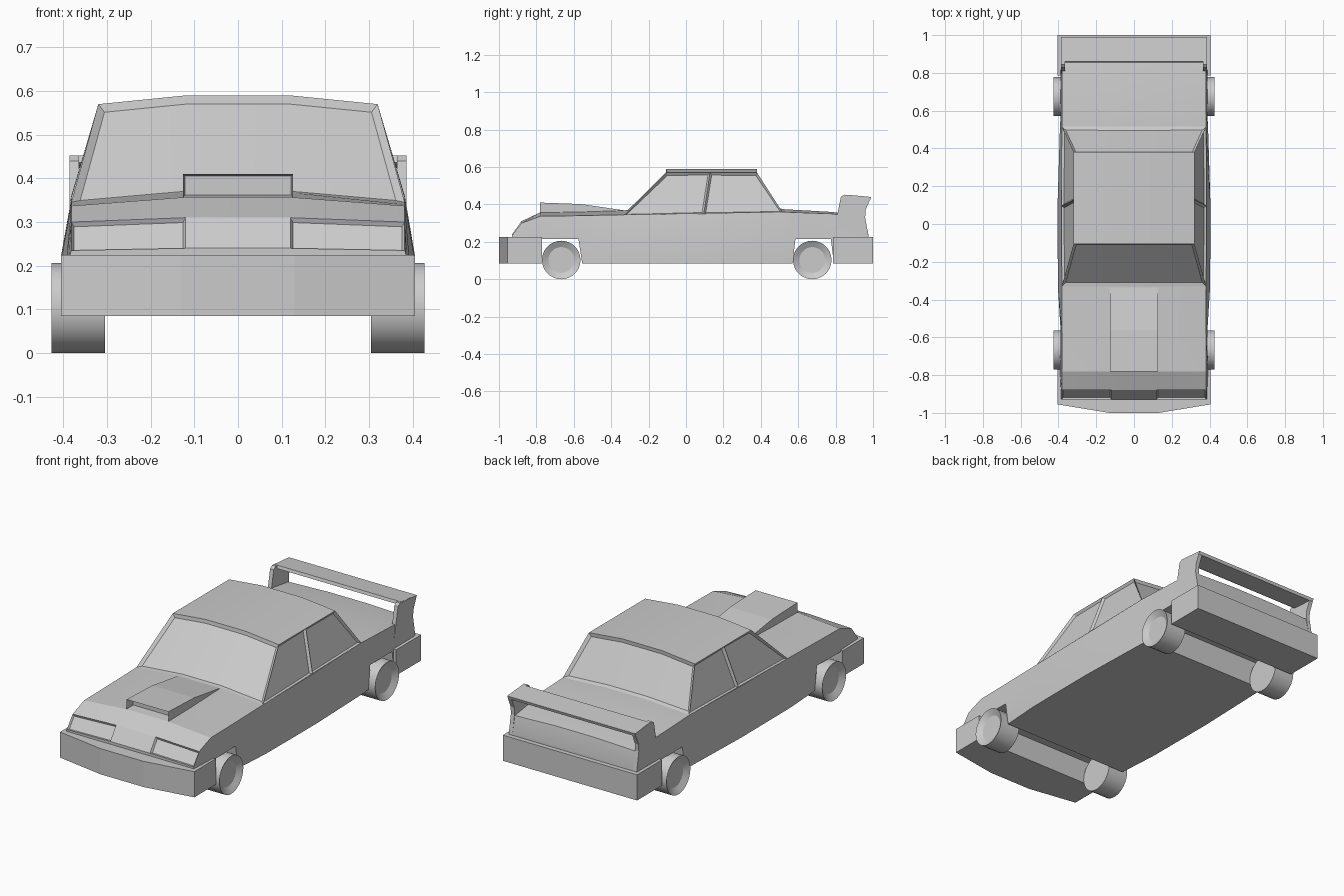
import bpy, bmesh, math
from mathutils import Matrix

if "Cube" in bpy.data.objects:
    bpy.data.objects.remove(bpy.data.objects["Cube"])


def finish(name, bm, smooth=None):
    bmesh.ops.recalc_face_normals(bm, faces=bm.faces[:])
    me = bpy.data.meshes.new(name)
    bm.to_mesh(me)
    bm.free()
    ob = bpy.data.objects.new(name, me)
    bpy.context.collection.objects.link(ob)
    if smooth:
        bpy.ops.object.select_all(action='DESELECT')
        ob.select_set(True)
        bpy.context.view_layer.objects.active = ob
        bpy.ops.object.shade_smooth_by_angle(angle=math.radians(smooth))
    return ob


def clean(bm):
    bmesh.ops.remove_doubles(bm, verts=bm.verts[:], dist=1e-4)
    bmesh.ops.recalc_face_normals(bm, faces=bm.faces[:])


def prism(name, pts, lo, hi, axis):
    """Extrude a flat outline along 'x' (points are y,z) or 'z' (points are x,y)."""
    bm = bmesh.new()
    put = (lambda p, t: (t, *p)) if axis == 'x' else (lambda p, t: (*p, t))
    a = [bm.verts.new(put(p, lo)) for p in pts]
    b = [bm.verts.new(put(p, hi)) for p in pts]
    bm.faces.new(a)
    bm.faces.new(b)
    n = len(pts)
    for i in range(n):
        j = (i + 1) % n
        bm.faces.new((a[i], a[j], b[j], b[i]))
    return finish(name, bm)


# Lower body: lofted sections (y, bottom y, bottom z, widest x, edge z, crown z)
sections = [
    (-.93, -.93, .085, .385, .235, .24), (-.88, -.88, .085, .387, .30, .31),
    (-.78, -.77, .085, .392, .337, .357), (-.78, -.785, .215, .392, .337, .357),
    (-.575, -.575, .215, .388, .34, .36), (-.575, -.555, .085, .388, .34, .36),
    (-.33, -.33, .085, .403, .345, .368), (.095, .095, .085, .405, .353, .372),
    (.515, .515, .085, .392, .36, .375),
    (.585, .57, .085, .388, .357, .371), (.585, .585, .215, .388, .357, .371),
    (.78, .775, .215, .388, .35, .36), (.78, .79, .085, .388, .35, .36),
    (.955, .955, .085, .387, .325, .335), (.975, .975, .085, .385, .235, .24)]
bm = bmesh.new()
rings = []
for y, yb, zb, xm, ze, zc in sections:
    half = [(xm, yb, zb), (xm, y, .225), (.382, y, ze), (.12, y, zc)]
    full = half + [(-x, yy, z) for x, yy, z in reversed(half)]
    rings.append([bm.verts.new(p) for p in full])
for a, b in zip(rings, rings[1:]):
    for i in range(8):
        j = (i + 1) % 8
        bm.faces.new((a[i], a[j], b[j], b[i]))
bm.faces.new(rings[0])
bm.faces.new(rings[-1])
clean(bm)
# Headlights set into the sloping nose
lamps = [f for f in bm.faces if f.calc_center_median().y < -.89
         and f.normal.z > .2 and abs(f.calc_center_median().x) > .1]
bmesh.ops.inset_individual(bm, faces=lamps, thickness=.009, depth=-.01)
finish("lower_body", bm, 20)

# Cabin with recessed glass
bm = bmesh.new()
V = lambda *p: bm.verts.new(p)


def row(x, y, z, zc):
    return [V(-x, y, z), V(-.12, y, zc), V(.12, y, zc), V(x, y, z)]


fb, ft = row(.382, -.33, .345, .368), row(.32, -.105, .57, .59)
rt, rb = row(.32, .38, .57, .59), row(.382, .515, .36, .375)
glass_front, glass_rear, glass_side = [], [], []
for i in range(3):
    glass_front.append(bm.faces.new((fb[i], fb[i + 1], ft[i + 1], ft[i])))
    glass_rear.append(bm.faces.new((rb[i], rb[i + 1], rt[i + 1], rt[i])))
mids = []
for s, k in ((-1, 0), (1, 3)):
    mb, mt = V(s * .384, .095, .35), V(s * .32, .128, .57)
    mids.append(mt)
    glass_side.append(bm.faces.new((fb[k], mb, mt, ft[k])))
    glass_side.append(bm.faces.new((mb, rb[k], rt[k], mt)))
bm.faces.new((ft[0], ft[1], rt[1], rt[0], mids[0]))
bm.faces.new((ft[1], ft[2], rt[2], rt[1]))
bm.faces.new((ft[2], ft[3], mids[1], rt[3], rt[2]))
bmesh.ops.recalc_face_normals(bm, faces=bm.faces[:])
if ft[1].link_faces and sum(f.normal.z for f in bm.faces) < 0:
    bmesh.ops.reverse_faces(bm, faces=bm.faces[:])
for group in (glass_front, glass_rear):
    bmesh.ops.inset_region(bm, faces=group, thickness=.016, depth=-.012,
                           use_even_offset=True, use_boundary=True)
bmesh.ops.inset_individual(bm, faces=glass_side, thickness=.014, depth=-.012)
finish("cabin", bm, 20)

# Bumpers
prism("front_bumper", [(-.405, -.77), (-.405, -.955), (-.13, -1), (.13, -1),
                       (.405, -.955), (.405, -.77)], .085, .225, 'z')
prism("rear_bumper", [(-.405, .785), (.405, .785), (.405, 1), (-.405, 1)],
      .085, .225, 'z')

# Hood scoop with a recessed mouth
scoop = prism("hood_scoop", [(-.78, .35), (-.78, .41), (-.56, .402), (-.335, .369),
                             (-.335, .355)], -.126, .126, 'x')
bm = bmesh.new()
bm.from_mesh(scoop.data)
mouth = [v for v in bm.verts if v.co.y < -.77]
for v in mouth:
    if v.co.z < .36:
        v.co.z = .357
bm.normal_update()
face = [f for f in bm.faces if f.normal.y < -.9]
bmesh.ops.inset_individual(bm, faces=face, thickness=.007, depth=0)
bmesh.ops.translate(bm, verts=face[0].verts[:], vec=(0, .05, 0))
bm.to_mesh(scoop.data)
bm.free()

# Rear wing and its end plates
prism("rear_wing", [(.855, .436), (.86, .452), (.99, .44), (.985, .424), (.87, .43)],
      -.383, .383, 'x')
plate = [(.785, .23), (.81, .35), (.828, .44), (.845, .452), (.99, .44),
         (.96, .37), (.958, .33), (.976, .23)]
for side, s in (("left", -1), ("right", 1)):
    prism(side + "_wing_end_plate", plate, *sorted((s * .364, s * .386)), 'x')

# Wheels with dished hubs
for end, y in (("front", -.667), ("rear", .675)):
    for side, s in (("left", -1), ("right", 1)):
        bm = bmesh.new()
        bmesh.ops.create_cone(bm, cap_ends=True, segments=32, radius1=.103,
                              radius2=.103, depth=.122)
        bmesh.ops.transform(bm, verts=bm.verts[:],
                            matrix=Matrix.Translation((s * .366, y, .103))
                            @ Matrix.Rotation(s * math.pi / 2, 4, 'Y'))
        bm.normal_update()
        cap = [f for f in bm.faces if f.normal.x * s > .9]
        bmesh.ops.inset_individual(bm, faces=cap, thickness=.034, depth=0)
        bmesh.ops.translate(bm, verts=cap[0].verts[:], vec=(-s * .02, 0, 0))
        finish(f"{end}_{side}_wheel", bm, 30)
